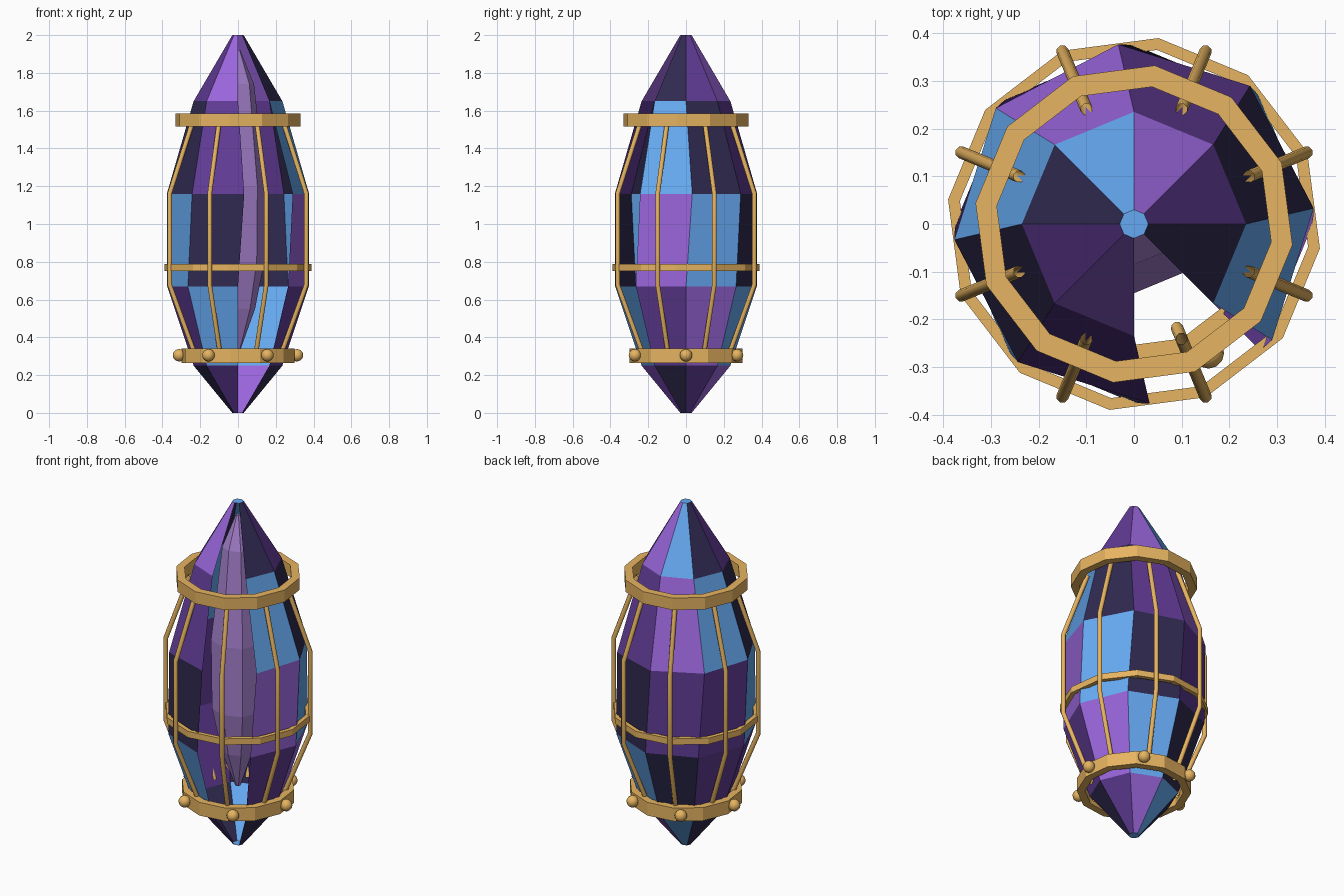
import bpy, bmesh, math
from math import cos, sin, radians

if "Cube" in bpy.data.objects:
    bpy.data.objects.remove(bpy.data.objects["Cube"])


def material(name, rgb):
    m = bpy.data.materials.new(name)
    m.diffuse_color = (*rgb, 1)
    m.use_nodes = True
    m.node_tree.nodes["Principled BSDF"].inputs["Base Color"].default_value = m.diffuse_color
    return m


def srgb(*c):
    return [v ** 2.2 for v in c]


BLUE = material("blue", srgb(.40, .66, .95))
VIOLET = material("violet", srgb(.60, .40, .86))
PURPLE = material("purple", srgb(.38, .24, .58))
NAVY = material("navy", srgb(.20, .18, .32))
LILAC = material("lilac", srgb(.64, .50, .80))
GOLD = material("gold", srgb(.90, .70, .38))


def add_mesh(name, bm, mats):
    me = bpy.data.meshes.new(name)
    bm.to_mesh(me)
    bm.free()
    for m in mats:
        me.materials.append(m)
    ob = bpy.data.objects.new(name, me)
    bpy.context.collection.objects.link(ob)
    return ob


def crystal(name, profile, mats, colours=None, skip=None):
    """Eight-sided gem from (radius, height, twist) rows."""
    bm = bmesh.new()
    rings = [[bm.verts.new((r * cos(radians(45 * k + t)), r * sin(radians(45 * k + t)), z))
              for k in range(8)] for r, z, t in profile]
    for i in range(len(rings) - 1):
        for k in range(8):
            if k == skip:
                continue
            j = (k + 1) % 8
            f = bm.faces.new((rings[i][k], rings[i][j], rings[i + 1][j], rings[i + 1][k]))
            if colours:
                f.material_index = int(colours[i][k])
    bm.faces.new(rings[0][::-1])
    bm.faces.new(rings[-1])
    return add_mesh(name, bm, mats)


def band(name, r_in, r_out, z0, z1):
    """Flat twelve-sided hoop."""
    bm = bmesh.new()
    section = [(r_in, z0), (r_out, z0), (r_out, z1), (r_in, z1)]
    rings = []
    for k in range(12):
        a = radians(30 * k - 7.5)
        rings.append([bm.verts.new((r * cos(a), r * sin(a), z)) for r, z in section])
    for k in range(12):
        p, q = rings[k], rings[(k + 1) % 12]
        for i in range(4):
            j = (i + 1) % 4
            bm.faces.new((p[i], q[i], q[j], p[j]))
    bmesh.ops.recalc_face_normals(bm, faces=bm.faces)
    return add_mesh(name, bm, [GOLD])


# outer faceted shell, one column of facets open at the front right
crystal("outer_shell",
        [(.03, 0, 0), (.235, .25, 0), (.375, .67, 0), (.378, 1.16, 5), (.235, 1.65, 0), (.03, 2, 0)],
        [BLUE, VIOLET, PURPLE, NAVY],
        ["21033203", "10322002", "03220301", "32103200", "21032103"], skip=6)

# inner core seen through the gap
crystal("inner_core",
        [(.015, .34, 0), (.09, .55, 0), (.14, .8, 0), (.145, 1.2, 0), (.085, 1.74, 0), (.012, 1.92, 0)],
        [LILAC])

# hoops of the cage
band("top_hoop", .29, .335, 1.515, 1.585)
band("middle_hoop", .368, .393, .752, .788)
band("bottom_hoop", .26, .303, .265, .342)

# bent bars of the cage
for n in range(8):
    a = radians(22.5 + 45 * n)
    cu = bpy.data.curves.new("cage_bar", "CURVE")
    cu.dimensions = "3D"
    cu.bevel_depth = .013
    cu.bevel_resolution = 2
    sp = cu.splines.new("POLY")
    path = [(.235, .28), (.392, .68), (.392, 1.16), (.26, 1.54)]
    sp.points.add(len(path) - 1)
    for p, (r, z) in zip(sp.points, path):
        p.co = (r * cos(a), r * sin(a), z, 1)
    tmp = bpy.data.objects.new("bar_path", cu)
    bpy.context.collection.objects.link(tmp)
    bpy.context.view_layer.update()
    me = bpy.data.meshes.new_from_object(tmp.evaluated_get(bpy.context.evaluated_depsgraph_get()))
    bpy.data.objects.remove(tmp)
    me.materials.clear()
    me.materials.append(GOLD)
    bpy.context.collection.objects.link(bpy.data.objects.new(f"cage_bar_{n + 1}", me))

# round studs on the bottom hoop
for n in range(6):
    a = radians(60 * n)
    bm = bmesh.new()
    bmesh.ops.create_uvsphere(bm, u_segments=12, v_segments=8, radius=.033)
    for f in bm.faces:
        f.smooth = True
    ob = add_mesh(f"stud_{n + 1}", bm, [GOLD])
    ob.location = (.312 * cos(a), .312 * sin(a), .305)
